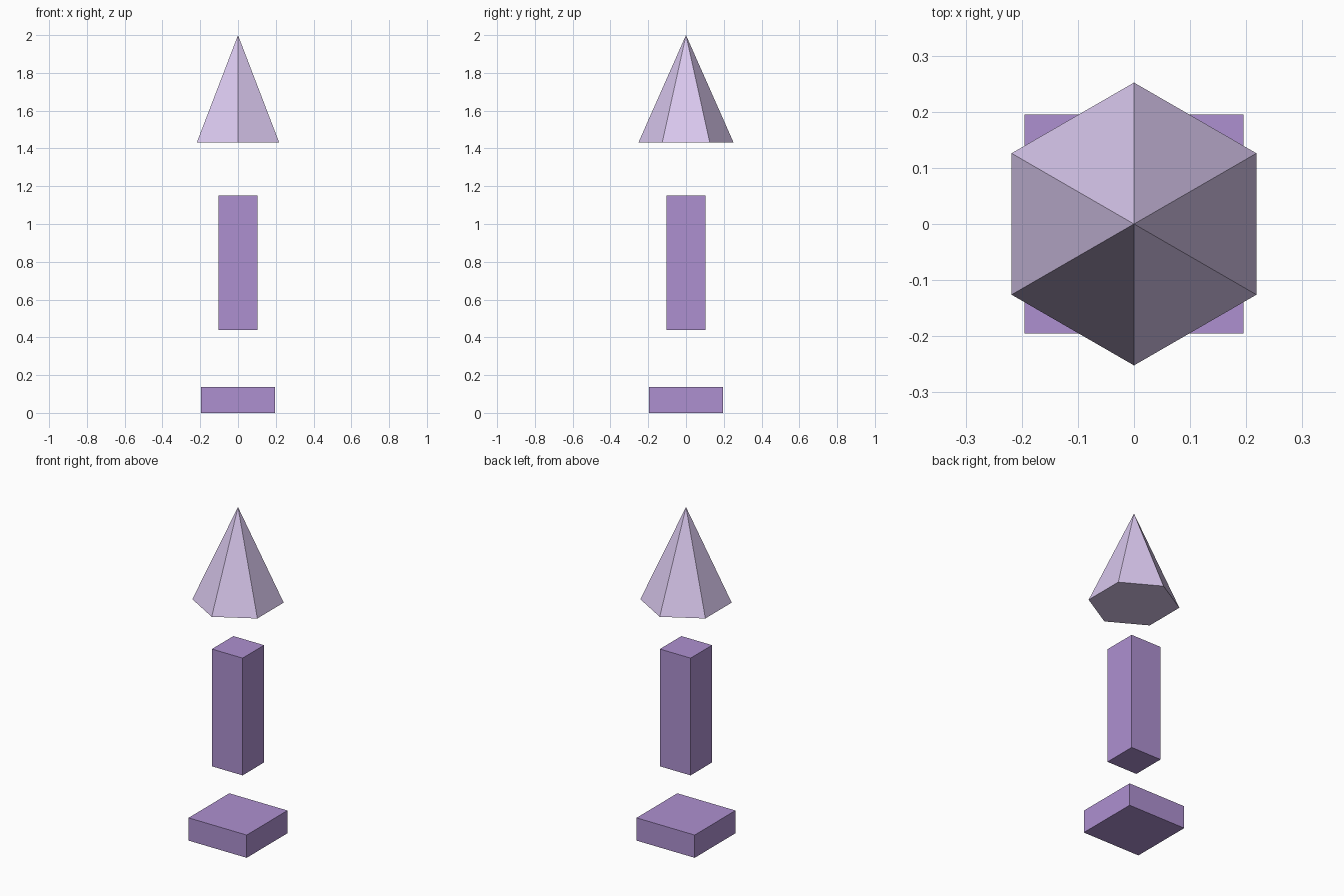
import bpy
import bmesh
from math import cos, sin, pi

if "Cube" in bpy.data.objects:
    bpy.data.objects.remove(bpy.data.objects["Cube"])


def material(name, color):
    mat = bpy.data.materials.new(name)
    mat.diffuse_color = color
    mat.use_nodes = True
    mat.node_tree.nodes["Principled BSDF"].inputs["Base Color"].default_value = mat.diffuse_color
    return mat


def add_object(name, bm, mat):
    bmesh.ops.recalc_face_normals(bm, faces=bm.faces)
    mesh = bpy.data.meshes.new(name)
    bm.to_mesh(mesh)
    bm.free()
    mesh.materials.append(mat)
    obj = bpy.data.objects.new(name, mesh)
    bpy.context.collection.objects.link(obj)
    return obj


def polygon(bm, sides, radius, z, turn):
    angles = [turn + 2 * pi * i / sides for i in range(sides)]
    return bm.faces.new([bm.verts.new((radius * cos(a), radius * sin(a), z)) for a in angles])


def block(name, half, z0, z1, mat):
    bm = bmesh.new()
    face = polygon(bm, 4, half * 2 ** 0.5, z0, pi / 4)
    top = bmesh.ops.extrude_face_region(bm, geom=[face], use_keep_orig=True)["geom"]
    for v in top:
        if isinstance(v, bmesh.types.BMVert):
            v.co.z = z1
    return add_object(name, bm, mat)


def pyramid(name, sides, radius, z0, z1, mat):
    bm = bmesh.new()
    base = polygon(bm, sides, radius, z0, pi / 2)
    apex = bm.verts.new((0, 0, z1))
    for edge in list(base.edges):
        bm.faces.new((*edge.verts, apex))
    return add_object(name, bm, mat)


purple = material("purple", (0.42, 0.28, 0.63, 1))
lilac = material("lilac", (0.70, 0.58, 0.86, 1))

# Square foot, floating shaft and six-sided crystal tip
block("base", 0.195, 0.0, 0.138, purple)
block("shaft", 0.103, 0.44, 1.151, purple)
pyramid("crystal_tip", 6, 0.252, 1.431, 2.0, lilac)
